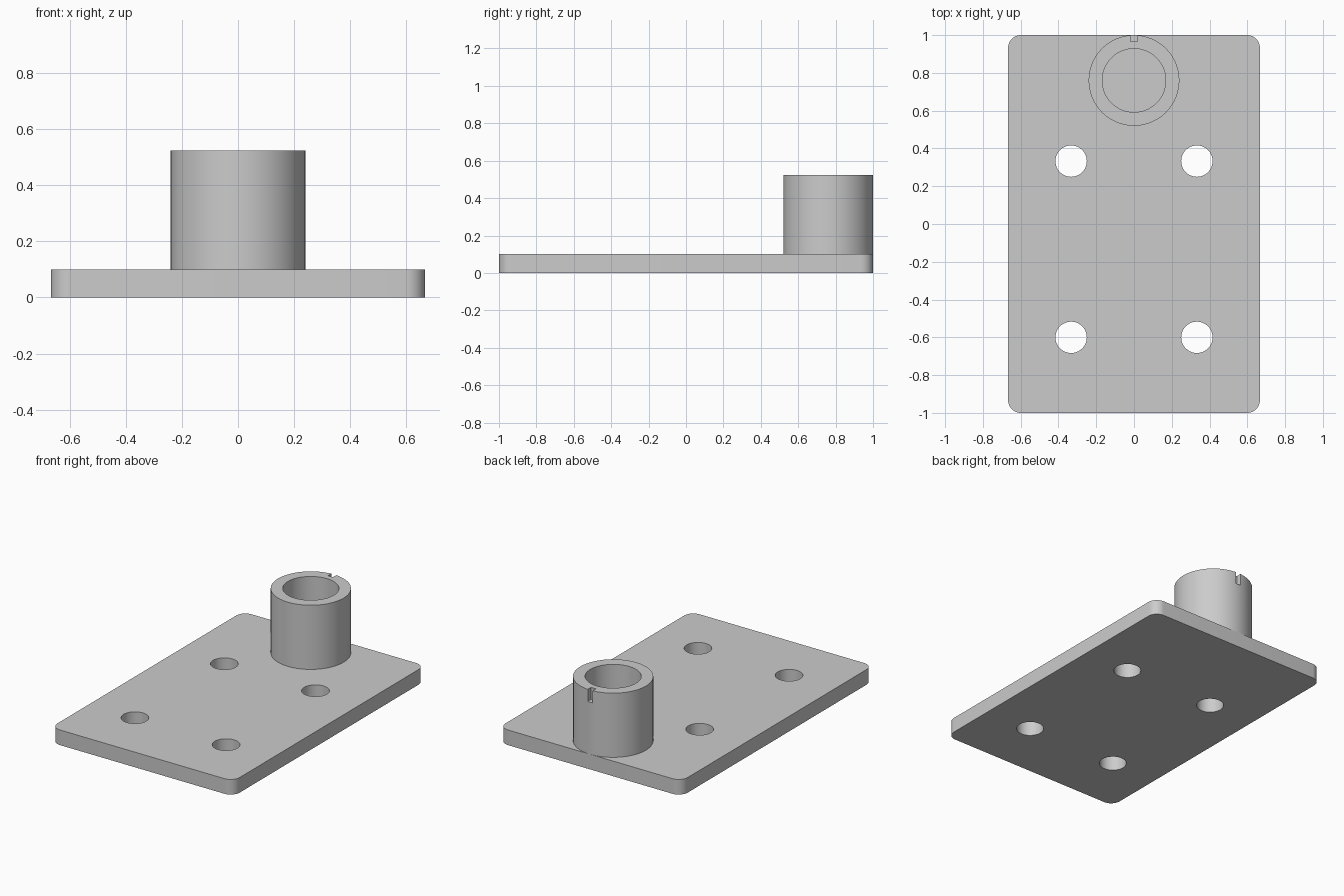
import bpy, bmesh, math
from mathutils import Matrix, Vector

if "Cube" in bpy.data.objects:
    bpy.data.objects.remove(bpy.data.objects["Cube"], do_unlink=True)

WIDTH, LENGTH, THICK = 1.333, 2.0, 0.1
TUBE_Y, TUBE_R, BORE_R, TOP = 0.76, 0.24, 0.168, 0.524

grey = bpy.data.materials.new("plain grey")
grey.use_nodes = True
colour = (0.6, 0.6, 0.6, 1)
grey.diffuse_color = colour
grey.node_tree.nodes["Principled BSDF"].inputs["Base Color"].default_value = colour


def box(bm, centre, size):
    m = Matrix.Translation(centre) @ Matrix.Diagonal((*size, 1))
    bmesh.ops.create_cube(bm, size=1, matrix=m)


def cylinder(bm, x, y, z0, z1, r, segments=64):
    bmesh.ops.create_cone(bm, cap_ends=True, segments=segments, radius1=r, radius2=r,
                          depth=z1 - z0, matrix=Matrix.Translation((x, y, (z0 + z1) / 2)))


def make_object(name, bm):
    mesh = bpy.data.meshes.new(name)
    bm.to_mesh(mesh)
    bm.free()
    mesh.materials.append(grey)
    obj = bpy.data.objects.new(name, mesh)
    bpy.context.collection.objects.link(obj)
    return obj


def activate(obj):
    bpy.ops.object.select_all(action='DESELECT')
    obj.select_set(True)
    bpy.context.view_layer.objects.active = obj


def cut(obj, bm):
    cutter = make_object("cutter", bm)
    cutter.hide_render = True
    mod = obj.modifiers.new("cut", 'BOOLEAN')
    mod.operation = 'DIFFERENCE'
    mod.solver = 'EXACT'
    mod.object = cutter
    activate(obj)
    bpy.ops.object.modifier_apply(modifier=mod.name)
    bpy.data.objects.remove(cutter, do_unlink=True)


def smooth(obj):
    activate(obj)
    bpy.ops.object.shade_smooth_by_angle(angle=math.radians(30))


# Base plate with rounded vertical corners
bm = bmesh.new()
box(bm, (0, 0, THICK / 2), (WIDTH, LENGTH, THICK))
corners = [e for e in bm.edges
           if abs((e.verts[0].co - e.verts[1].co).normalized().z) > 0.9]
bmesh.ops.bevel(bm, geom=corners, offset=0.067, segments=10, profile=0.5, affect='EDGES')
plate = make_object("base_plate", bm)

# Four mounting holes
bm = bmesh.new()
for x in (-0.333, 0.333):
    for y in (-0.6, 0.333):
        cylinder(bm, x, y, -0.1, THICK + 0.1, 0.083, 48)
cut(plate, bm)
smooth(plate)

# Upright socket tube at the back edge
bm = bmesh.new()
cylinder(bm, 0, TUBE_Y, THICK, TOP, TUBE_R, 96)
tube = make_object("socket_tube", bm)

# Bore down to the plate
bm = bmesh.new()
cylinder(bm, 0, TUBE_Y, THICK - 0.1, TOP + 0.1, BORE_R, 96)
cut(tube, bm)

# Small locating notch in the rim
bm = bmesh.new()
box(bm, (0, 1.015, TOP), (0.036, 0.1, 0.16))
cut(tube, bm)
smooth(tube)
